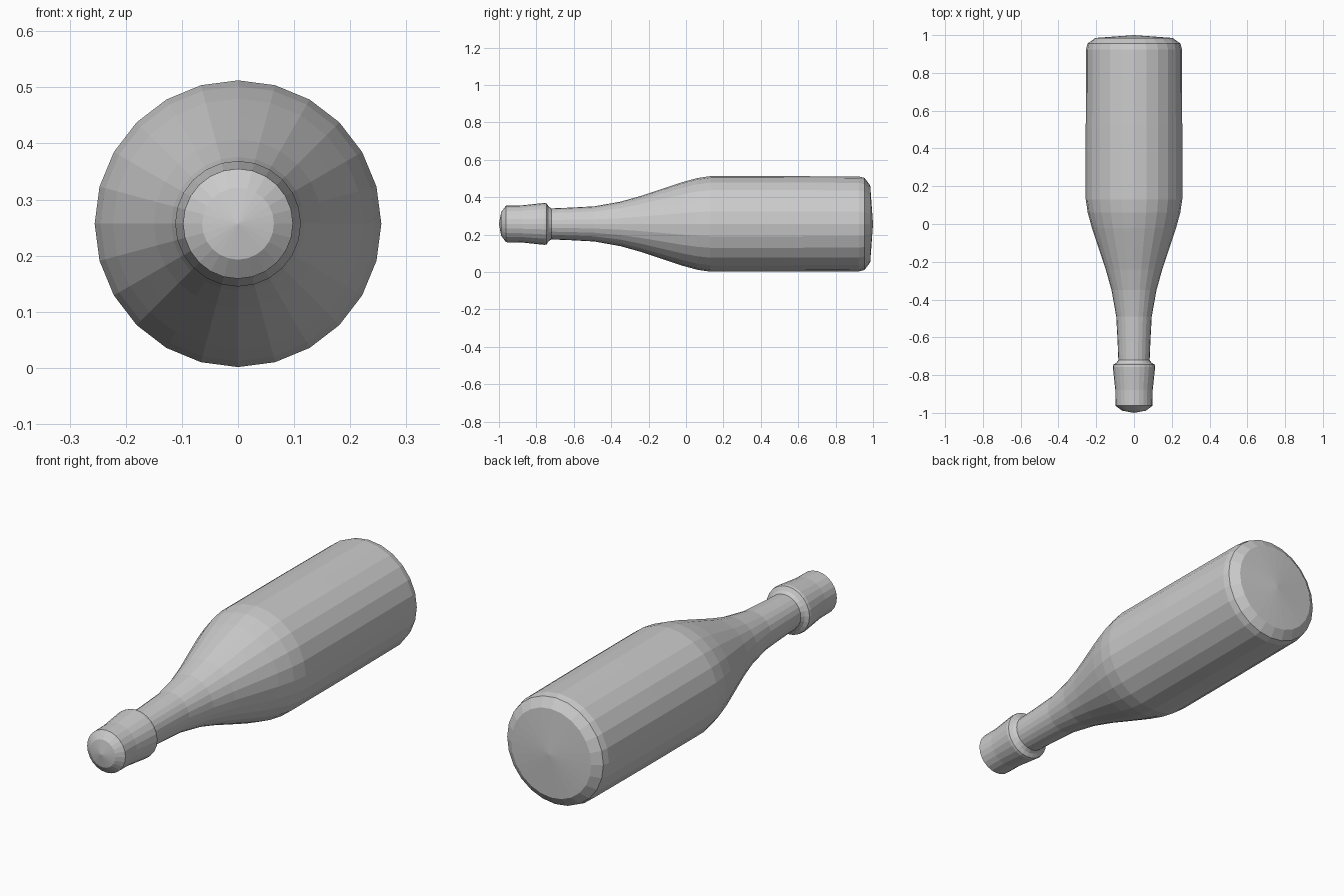
import bpy, bmesh
from math import sin, cos, tau

if "Cube" in bpy.data.objects:
    bpy.data.objects.remove(bpy.data.objects["Cube"])

SIDES = 24
AXIS_Z = 0.257


def lathe(name, profile):
    """Revolve (y, radius) points around the lying bottle axis; radius 0 makes a pole."""
    bm = bmesh.new()
    rings = []
    for y, r in profile:
        count = SIDES if r > 0 else 1
        rings.append([bm.verts.new((r * sin(tau * i / SIDES), y, AXIS_Z + r * cos(tau * i / SIDES)))
                      for i in range(count)])
    for a, b in zip(rings, rings[1:]):
        for i in range(SIDES):
            j = (i + 1) % SIDES
            quad = [a[i % len(a)], a[j % len(a)], b[j % len(b)], b[i % len(b)]]
            bm.faces.new(list(dict.fromkeys(quad)))
    bmesh.ops.recalc_face_normals(bm, faces=bm.faces)
    # outward check: the outermost face must point away from the axis
    face = max(bm.faces, key=lambda f: f.calc_center_median().z)
    if face.normal.z < 0:
        bmesh.ops.reverse_faces(bm, faces=bm.faces)
    mesh = bpy.data.meshes.new(name)
    bm.to_mesh(mesh)
    bm.free()
    obj = bpy.data.objects.new(name, mesh)
    bpy.context.collection.objects.link(obj)
    return obj


# Foil cap: domed tip, straight grip, flared skirt folding back to the neck
lathe("cap", [(-1.0, 0), (-0.988, 0.064), (-0.962, 0.098), (-0.88, 0.099),
              (-0.757, 0.112), (-0.745, 0.110), (-0.735, 0.093), (-0.72, 0.083)])

# Glass: neck, sloping shoulder, cylindrical body, rounded base
lathe("bottle", [(-0.72, 0.083), (-0.62, 0.087), (-0.49, 0.094), (-0.35, 0.119),
                 (-0.24, 0.150), (-0.12, 0.190), (-0.02, 0.223), (0.06, 0.245),
                 (0.13, 0.2555), (0.52, 0.2555), (0.925, 0.2535), (0.955, 0.246),
                 (0.985, 0.205), (1.0, 0)])
